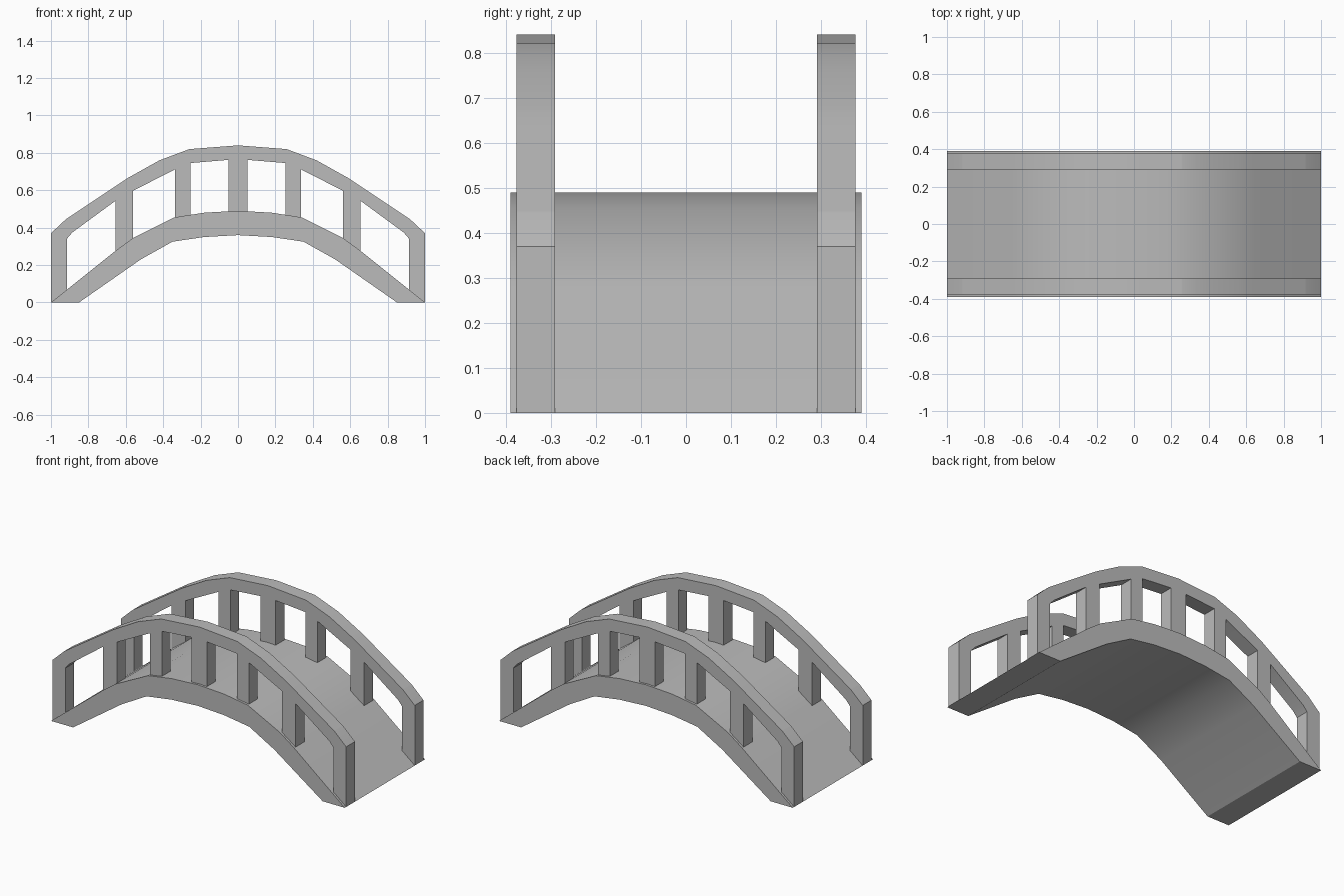
import bpy, bmesh, math

cube = bpy.data.objects.get("Cube")
if cube:
    bpy.data.objects.remove(cube, do_unlink=True)

stone = bpy.data.materials.new("grey_stone")
stone.use_nodes = True
grey = (0.5, 0.5, 0.5, 1)
stone.diffuse_color = grey
stone.node_tree.nodes["Principled BSDF"].inputs["Base Color"].default_value = grey

# Half profiles as (distance from centre, height)
DECK_TOP = [(0, 0.49), (0.18, 0.48), (0.34, 0.455), (0.56, 0.345), (0.65, 0.28), (1, 0)]
DECK_BOTTOM = [(0, 0.36), (0.18, 0.35), (0.35, 0.325), (0.52, 0.23), (0.85, 0)]
RAIL_TOP = [(0, 0.84), (0.26, 0.82), (0.42, 0.76), (0.59, 0.665), (0.92, 0.445), (1, 0.37)]
RAIL_UNDER = [(0, 0.765), (0.055, 0.762), (0.26, 0.745), (0.34, 0.71),
              (0.565, 0.595), (0.66, 0.54), (0.885, 0.375), (0.915, 0.34), (1, 0.26)]
POSTS = [(0, 0.052), (0.255, 0.337), (0.562, 0.655), (0.913, 1)]
DECK_HALF_WIDTH = 0.39


def height(profile, x):
    """Height of a half profile at distance x from the centre."""
    for (x0, z0), (x1, z1) in zip(profile, profile[1:]):
        if x <= x1:
            return z0 + (z1 - z0) * (x - x0) / (x1 - x0)
    return profile[-1][1]


def extruded(name, polygons, y0, y1):
    """Join x-z polygons into one sheet and extrude it from y0 to y1."""
    bm = bmesh.new()
    for poly in polygons:
        bm.faces.new([bm.verts.new((x, y0, z)) for x, z in poly])
    bmesh.ops.remove_doubles(bm, verts=bm.verts, dist=0.0005)
    result = bmesh.ops.extrude_face_region(bm, geom=bm.faces[:], use_keep_orig=True)
    moved = [v for v in result["geom"] if isinstance(v, bmesh.types.BMVert)]
    bmesh.ops.translate(bm, verts=moved, vec=(0, y1 - y0, 0))
    bmesh.ops.recalc_face_normals(bm, faces=bm.faces)
    mesh = bpy.data.meshes.new(name)
    bm.to_mesh(mesh)
    bm.free()
    mesh.materials.append(stone)
    obj = bpy.data.objects.new(name, mesh)
    bpy.context.collection.objects.link(obj)
    bpy.ops.object.select_all(action="DESELECT")
    obj.select_set(True)
    bpy.context.view_layer.objects.active = obj
    bpy.ops.object.shade_smooth_by_angle(angle=math.radians(30))
    return obj


def mirrored(profile):
    return [(-x, z) for x, z in reversed(profile[1:])] + profile


# Arched deck
outline = mirrored(DECK_TOP) + mirrored(DECK_BOTTOM)[::-1]
extruded("deck", [outline], -DECK_HALF_WIDTH, DECK_HALF_WIDTH)

# Railing sheet: handrail columns, with post columns reaching the deck
stations = {x for x, _ in RAIL_TOP + RAIL_UNDER} | {x for post in POSTS for x in post}
for start, end in POSTS:
    stations |= {x for x, _ in DECK_TOP if start < x < end}
stations = sorted(stations)
sheet = []
for a, b in zip(stations, stations[1:]):
    is_post = any(start <= (a + b) / 2 <= end for start, end in POSTS)
    bands = [(RAIL_TOP, RAIL_UNDER)] + ([(RAIL_UNDER, DECK_TOP)] if is_post else [])
    for upper, lower in bands:
        for side in (1, -1):
            quad = [(side * a, height(lower, a)), (side * b, height(lower, b)),
                    (side * b, height(upper, b)), (side * a, height(upper, a))]
            sheet.append(quad[::side])

# Front and back railings
extruded("front_railing", sheet, -0.376, -0.291)
extruded("back_railing", sheet, 0.291, 0.376)
